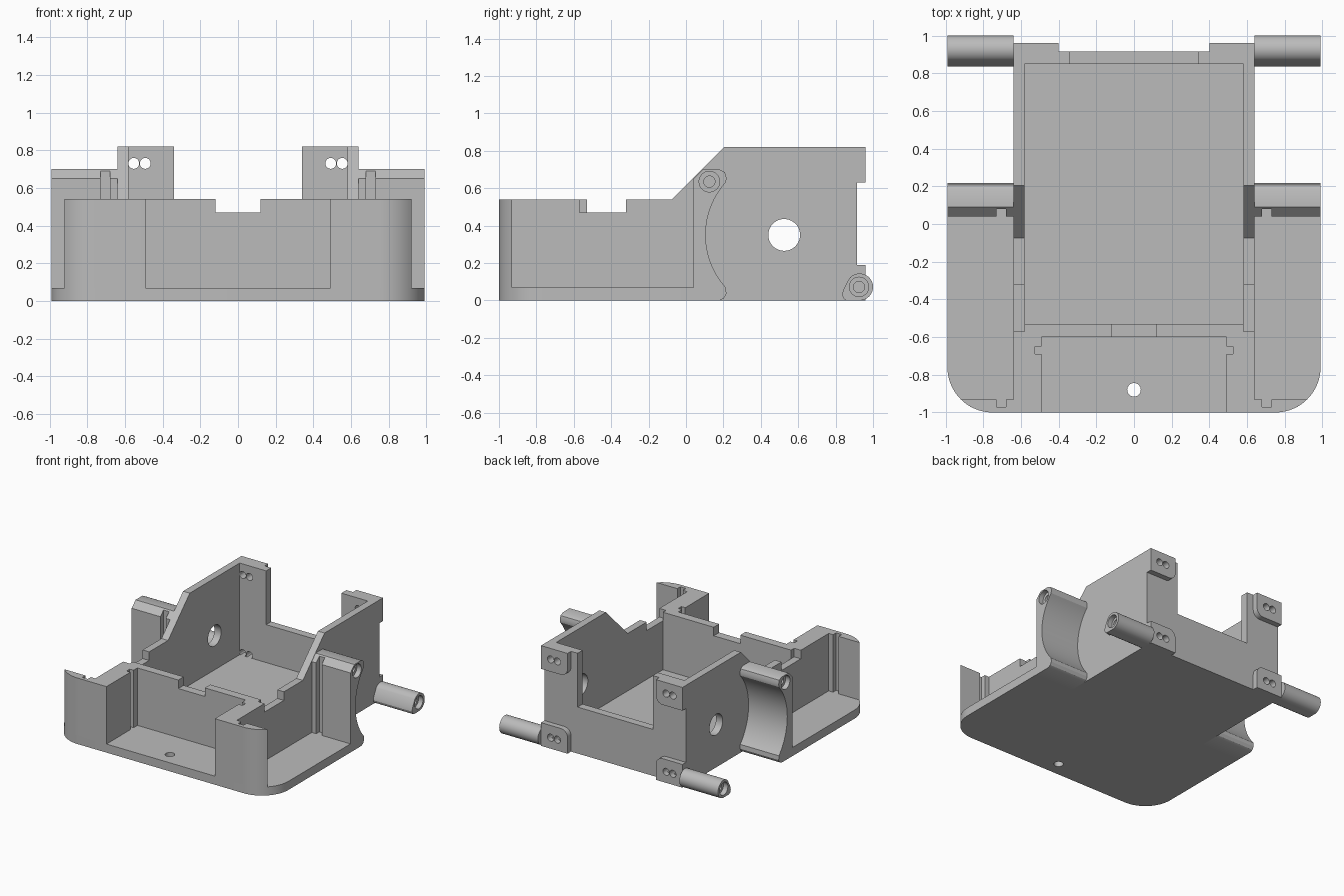
import bpy, bmesh
from math import sin, cos, radians

cube = bpy.data.objects.get("Cube")
if cube:
    bpy.data.objects.remove(cube, do_unlink=True)

grey = bpy.data.materials.new("plain_grey")
grey.use_nodes = True
COLOUR = (0.5, 0.5, 0.5, 1)
grey.diffuse_color = COLOUR
grey.node_tree.nodes["Principled BSDF"].inputs["Base Color"].default_value = COLOUR


def arc(cu, cv, r, start, end, steps):
    """Points on an arc, angles in degrees."""
    angles = [radians(start + (end - start) * i / steps) for i in range(steps + 1)]
    return [(cu + r * cos(a), cv + r * sin(a)) for a in angles]


def circle(cu, cv, r, steps=32):
    return arc(cu, cv, r, 0, 360, steps)[:-1]


def rect(u0, v0, u1, v1):
    return [(u0, v0), (u1, v0), (u1, v1), (u0, v1)]


def prism(name, outline, axis, a, b):
    """Extrude a closed outline along an axis from a to b."""
    place = {"x": lambda u, v, t: (t, u, v),
             "y": lambda u, v, t: (u, t, v),
             "z": lambda u, v, t: (u, v, t)}[axis]
    bm = bmesh.new()
    low = [bm.verts.new(place(u, v, a)) for u, v in outline]
    high = [bm.verts.new(place(u, v, b)) for u, v in outline]
    bm.faces.new(low)
    bm.faces.new(high)
    n = len(low)
    for i in range(n):
        j = (i + 1) % n
        bm.faces.new((low[i], low[j], high[j], high[i]))
    bmesh.ops.recalc_face_normals(bm, faces=bm.faces)
    mesh = bpy.data.meshes.new(name)
    bm.to_mesh(mesh)
    bm.free()
    mesh.materials.append(grey)
    obj = bpy.data.objects.new(name, mesh)
    bpy.context.collection.objects.link(obj)
    return obj


def activate(obj):
    bpy.ops.object.select_all(action="DESELECT")
    obj.select_set(True)
    bpy.context.view_layer.objects.active = obj


def cut(obj, outline, axis, a, b):
    """Subtract an extruded outline from a part."""
    cutter = prism("cutter", outline, axis, a, b)
    cutter.hide_render = True
    mod = obj.modifiers.new("cut", "BOOLEAN")
    mod.operation = "DIFFERENCE"
    mod.solver = "EXACT"
    mod.object = cutter
    activate(obj)
    bpy.ops.object.modifier_apply(modifier=mod.name)
    bpy.data.objects.remove(cutter, do_unlink=True)


def finish(obj):
    activate(obj)
    bpy.ops.object.shade_smooth_by_angle(angle=radians(30))


def finish_pair(obj, name):
    """Name the left part and add its mirrored right twin."""
    obj.name = "left_" + name
    finish(obj)
    mesh = obj.data.copy()
    for v in mesh.vertices:
        v.co.x = -v.co.x
    mesh.flip_normals()
    twin = bpy.data.objects.new("right_" + name, mesh)
    bpy.context.collection.objects.link(twin)
    finish(twin)


OUT, WALL, INNER = 0.99, 0.64, 0.58     # half widths
FLOOR, RIM, TOP = 0.07, 0.54, 0.82      # heights
BACK = 0.915
SCREWS = (0.492, 0.553)
AXLE = (0.525, 0.35)

# Floor plate with rounded front corners and a drain hole
half = arc(0.75, -0.76, 0.24, -90, 0, 16) + [(OUT, 0.04), (WALL, 0.04), (WALL, BACK)]
floor = prism("floor_plate", half + [(-x, y) for x, y in reversed(half)], "z", 0, FLOOR)
cut(floor, circle(0, -0.88, 0.036), "z", -0.1, 0.2)
finish(floor)

# Front wall of the tray with a centre notch
half = [(0.12, 0.47), (0.12, RIM), (INNER, RIM), (INNER, FLOOR)]
finish(prism("front_wall", half + [(-x, z) for x, z in reversed(half)], "y", -0.6, -0.53))

# Low back wall with a tall post at each end
half = [(0.34, 0.38), (0.34, TOP), (INNER, TOP), (INNER, FLOOR)]
back = prism("back_wall", half + [(-x, z) for x, z in reversed(half)], "y", 0.85, BACK)
for x in SCREWS:
    for z in (0.09, 0.73):
        for side in (-1, 1):
            cut(back, circle(side * x, z, 0.029, 20), "y", 0.8, 1)
finish(back)

# Side walls: notched rim, slope up to the tall rear, axle hole
wall = prism("side_wall", [
    (-0.6, FLOOR), (BACK, FLOOR), (BACK, TOP), (0.205, TOP), (-0.075, RIM),
    (-0.32, RIM), (-0.32, 0.47), (-0.57, 0.47), (-0.57, RIM), (-0.6, RIM)],
    "x", INNER, WALL)
cut(wall, circle(*AXLE, 0.085, 40), "x", 0.5, 0.7)
finish_pair(wall, "side_wall")

# Front corners: block, curved front panel and small panel grooves
corner = prism("front_corner", [(0.49, -1)] + arc(0.75, -0.76, 0.24, -90, -45, 10) + [
    (0.73, -0.93), (0.73, -0.97), (0.68, -0.97), (0.68, -0.93),
    (WALL, -0.93), (WALL, -0.6), (0.49, -0.6),
    (0.49, -0.65), (0.525, -0.65), (0.525, -0.69), (0.49, -0.69)],
    "z", FLOOR, RIM)
finish_pair(corner, "front_corner")

# Fenders: concave around the axle, with a bored top and a panel groove
hollow = [(y, z) for y, z in arc(*AXLE, 0.42, 222, 138, 28)]
fender = prism("fender", [(0.04, 0), (0.18, 0), (0.203, 0.012), (0.216, 0.035)]
               + hollow + [(0.217, 0.655), (0.208, 0.685), (0.18, 0.7),
                           (0.09, 0.7), (0.04, 0.65)], "x", WALL, OUT)
cut(fender, rect(0.68, 0, 0.73, 0.08), "z", FLOOR, 0.8)
cut(fender, circle(0.125, 0.635, 0.055), "x", 0.95, 1.1)
cut(fender, circle(0.125, 0.635, 0.03), "x", 0.78, 1.1)
finish_pair(fender, "fender")

# Rear tubes with a small foot and a stepped bore
tube = prism("rear_tube", arc(0.928, 0.072, 0.072, -90, 140, 32) + [
    (0.84, 0.055), (0.835, 0.03), (0.842, 0.01), (0.858, 0)], "x", WALL, OUT)
cut(tube, circle(0.925, 0.072, 0.052), "x", 0.95, 1.1)
cut(tube, circle(0.925, 0.072, 0.03), "x", 0.78, 1.1)
finish_pair(tube, "rear_tube")

# Screw tabs on the back, rounded on their inner corner
lower = [(WALL, 0), (WALL, 0.19)] + arc(0.46, 0.13, 0.06, 90, 180, 8) + [(0.4, 0)]
for name, outline, z in (("lower_tab", lower, 0.09),
                         ("upper_tab", [(x, TOP - v) for x, v in lower], 0.73)):
    tab = prism(name, outline, "y", BACK, 0.96)
    for x in SCREWS:
        cut(tab, circle(x, z, 0.029, 20), "y", 0.8, 1.1)
    finish_pair(tab, name)
